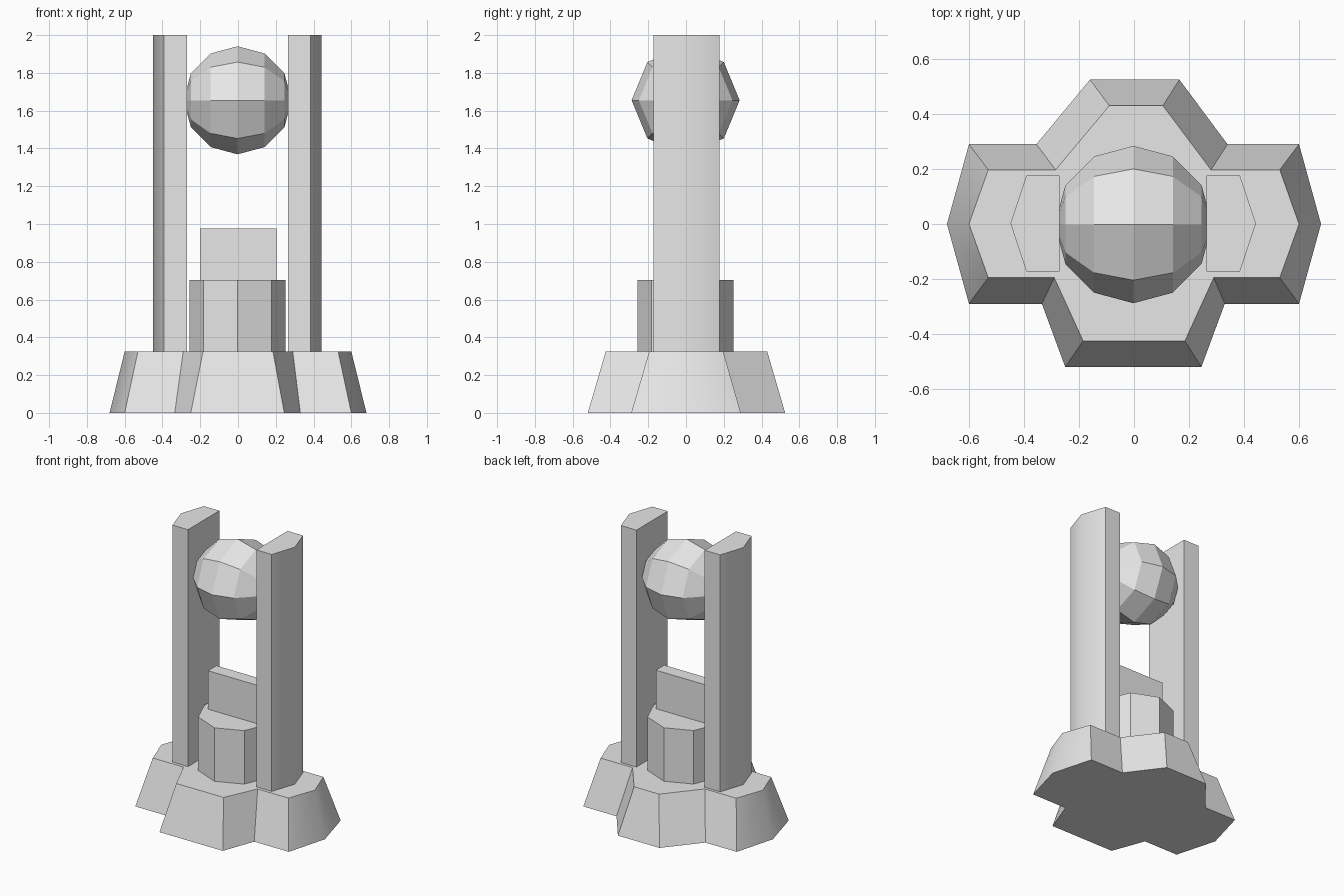
import bpy, bmesh, math
from mathutils import Matrix

if "Cube" in bpy.data.objects:
    bpy.data.objects.remove(bpy.data.objects["Cube"])

stone = bpy.data.materials.new("grey stone")
stone.diffuse_color = (0.8, 0.8, 0.8, 1)
stone.use_nodes = True
stone.node_tree.nodes["Principled BSDF"].inputs["Base Color"].default_value = stone.diffuse_color


def finish(name, bm, smooth_angle=None):
    """Turn a bmesh into a named object."""
    bmesh.ops.recalc_face_normals(bm, faces=bm.faces)
    mesh = bpy.data.meshes.new(name)
    bm.to_mesh(mesh)
    bm.free()
    mesh.materials.append(stone)
    obj = bpy.data.objects.new(name, mesh)
    bpy.context.collection.objects.link(obj)
    if smooth_angle:
        bpy.ops.object.select_all(action='DESELECT')
        obj.select_set(True)
        bpy.context.view_layer.objects.active = obj
        bpy.ops.object.shade_smooth_by_angle(angle=math.radians(smooth_angle))
    return obj


def loft(name, low, high, z0, z1, smooth_angle=None):
    """Solid between two outlines with the same number of points."""
    bm = bmesh.new()
    a = [bm.verts.new((x, y, z0)) for x, y in low]
    b = [bm.verts.new((x, y, z1)) for x, y in high]
    n = len(a)
    bm.faces.new(a)
    bm.faces.new(b)
    for i in range(n):
        j = (i + 1) % n
        bm.faces.new((a[i], a[j], b[j], b[i]))
    return finish(name, bm, smooth_angle)


# Cross-shaped tapered base, pointed at the sides
base_low = [(-.335, -.29), (-.25, -.52), (.245, -.52), (.33, -.29), (.60, -.29), (.68, 0),
            (.60, .29), (.34, .29), (.165, .525), (-.16, .525), (-.355, .29),
            (-.60, .29), (-.68, 0), (-.60, -.29)]
base_high = [(-.29, -.195), (-.185, -.425), (.185, -.425), (.29, -.195), (.53, -.195), (.60, 0),
             (.53, .197), (.28, .197), (.105, .43), (-.09, .43), (-.285, .197),
             (-.53, .197), (-.60, 0), (-.53, -.195)]
loft("base", base_low, base_high, 0, .325, 38)

# Two tall pillars with a pointed outer side
for side, label in ((-1, "left"), (1, "right")):
    outline = [(side * x - .003, y) for x, y in
               ((.267, -.173), (.388, -.173), (.446, .002), (.388, .177), (.267, .177))]
    loft(label + "_pillar", outline, outline, .325, 2, 38)

# Octagonal pedestal
octagon = [(-.003 + .255 * math.cos(k * math.pi / 4),
            -.003 + .255 * math.sin(k * math.pi / 4)) for k in range(8)]
loft("pedestal", octagon, octagon, .325, .703)

# Upright slab on the pedestal
slab = [(-.20, -.05), (.205, -.05), (.205, .044), (-.20, .044)]
loft("slab", slab, slab, .703, .975)

# Faceted ball held between the pillars, poles pointing sideways
bm = bmesh.new()
bmesh.ops.create_uvsphere(bm, u_segments=8, v_segments=6, radius=.286)
bm.transform(Matrix.Translation((-.002, -.002, 1.655)) @ Matrix.Rotation(math.pi / 2, 4, 'Y'))
finish("ball", bm)
